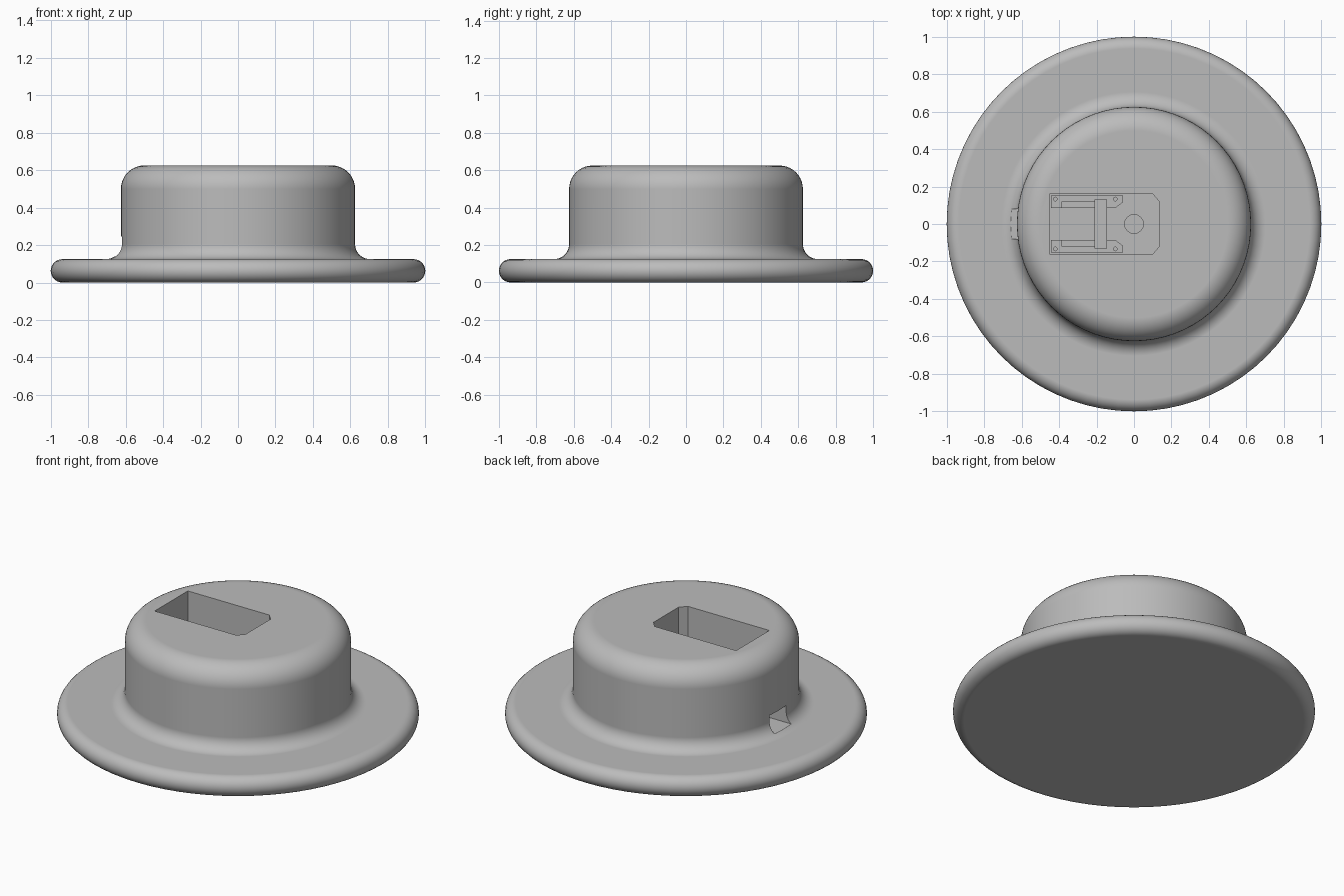
import bpy, bmesh
from math import sin, cos, pi, radians
from mathutils import Matrix

cube = bpy.data.objects.get("Cube")
if cube:
    bpy.data.objects.remove(cube, do_unlink=True)

grey = bpy.data.materials.new("plain_grey")
grey.use_nodes = True
colour = (0.5, 0.5, 0.5, 1)
grey.diffuse_color = colour
grey.node_tree.nodes["Principled BSDF"].inputs["Base Color"].default_value = colour

FLOOR = 0.14


def make_object(name, bm):
    bmesh.ops.recalc_face_normals(bm, faces=bm.faces)
    mesh = bpy.data.meshes.new(name)
    bm.to_mesh(mesh)
    bm.free()
    obj = bpy.data.objects.new(name, mesh)
    bpy.context.collection.objects.link(obj)
    mesh.materials.append(grey)
    return obj


def prism(name, outline, z0, z1):
    """Extrude an x,y outline from z0 to z1."""
    bm = bmesh.new()
    face = bm.faces.new([bm.verts.new((x, y, z0)) for x, y in outline])
    top = bmesh.ops.extrude_face_region(bm, geom=[face])["geom"]
    verts = [v for v in top if isinstance(v, bmesh.types.BMVert)]
    bmesh.ops.translate(bm, verts=verts, vec=(0, 0, z1 - z0))
    return make_object(name, bm)


def box(name, x0, x1, y0, y1, z0, z1):
    return prism(name, [(x0, y0), (x1, y0), (x1, y1), (x0, y1)], z0, z1)


def disc(name, x, y, radius, z0, z1, sides=32):
    ring = [(x + radius * cos(2 * pi * i / sides),
             y + radius * sin(2 * pi * i / sides)) for i in range(sides)]
    return prism(name, ring, z0, z1)


def arc(cx, cz, r, start, end, steps):
    angles = [radians(start + (end - start) * i / steps) for i in range(steps + 1)]
    return [(cx + r * cos(a), cz + r * sin(a)) for a in angles]


def cut(target, cutter):
    """Subtract the cutter and discard it."""
    mod = target.modifiers.new("cut", 'BOOLEAN')
    mod.operation = 'DIFFERENCE'
    mod.solver = 'EXACT'
    mod.object = cutter
    bpy.ops.object.select_all(action='DESELECT')
    bpy.context.view_layer.objects.active = target
    target.select_set(True)
    bpy.ops.object.modifier_apply(modifier=mod.name)
    bpy.data.objects.remove(cutter, do_unlink=True)


# Lathed body: rounded flange, fillet and round-shouldered crown
profile = [(0, 0)]
profile += arc(0.9375, 0.0625, 0.0625, -90, 90, 14)
profile += arc(0.705, 0.205, 0.08, 270, 180, 8)
profile += arc(0.5, 0.5, 0.125, 0, 90, 10)
profile += [(0, 0.625)]
bm = bmesh.new()
points = [bm.verts.new((r, 0, z)) for r, z in profile]
edges = [bm.edges.new(pair) for pair in zip(points, points[1:])]
bmesh.ops.spin(bm, geom=points + edges, cent=(0, 0, 0), axis=(0, 0, 1),
               angle=2 * pi, steps=72, use_duplicate=False)
bmesh.ops.remove_doubles(bm, verts=bm.verts, dist=0.0005)
bmesh.ops.dissolve_limit(bm, angle_limit=0.001, verts=bm.verts, edges=bm.edges)
body = make_object("flanged_body", bm)

# Deep pocket with chamfered corners, cable tunnel and floor recess
pocket = [(-0.45, -0.16), (0.1, -0.16), (0.135, -0.12),
          (0.135, 0.12), (0.1, 0.16), (-0.45, 0.16)]
cut(body, prism("pocket_cutter", pocket, FLOOR, 0.8))
cut(body, box("tunnel_cutter", -0.8, -0.4, -0.08, 0.08, FLOOR, 0.245))
cut(body, disc("recess_cutter", 0, 0, 0.05, FLOOR - 0.02, FLOOR + 0.1))

bpy.ops.object.shade_smooth_by_angle(angle=radians(30))
weighted = body.modifiers.new("weighted_normals", 'WEIGHTED_NORMAL')
weighted.keep_sharp = True

# Mounting rails with a sunken slot and screw holes on each side of the pocket
for side, name in ((1, "back"), (-1, "front")):
    outline = [(-0.442, 0.085), (-0.1, 0.085), (-0.06, 0.115),
               (-0.06, 0.153), (-0.442, 0.153)]
    rail = prism(name + "_rail", [(x, side * y) for x, y in outline],
                 FLOOR - 0.005, FLOOR + 0.06)
    low, high = sorted((side * 0.07, side * 0.12))
    cut(rail, box("slot_cutter", -0.385, -0.21, low, high, FLOOR + 0.03, 0.5))
    for x in (-0.42, -0.1):
        cut(rail, disc("hole_cutter", x, side * 0.133, 0.01, FLOOR + 0.02, 0.5, 12))

# Crossbar clamped over both rails
box("crossbar", -0.21, -0.145, -0.13, 0.13, FLOOR + 0.055, FLOOR + 0.075)
